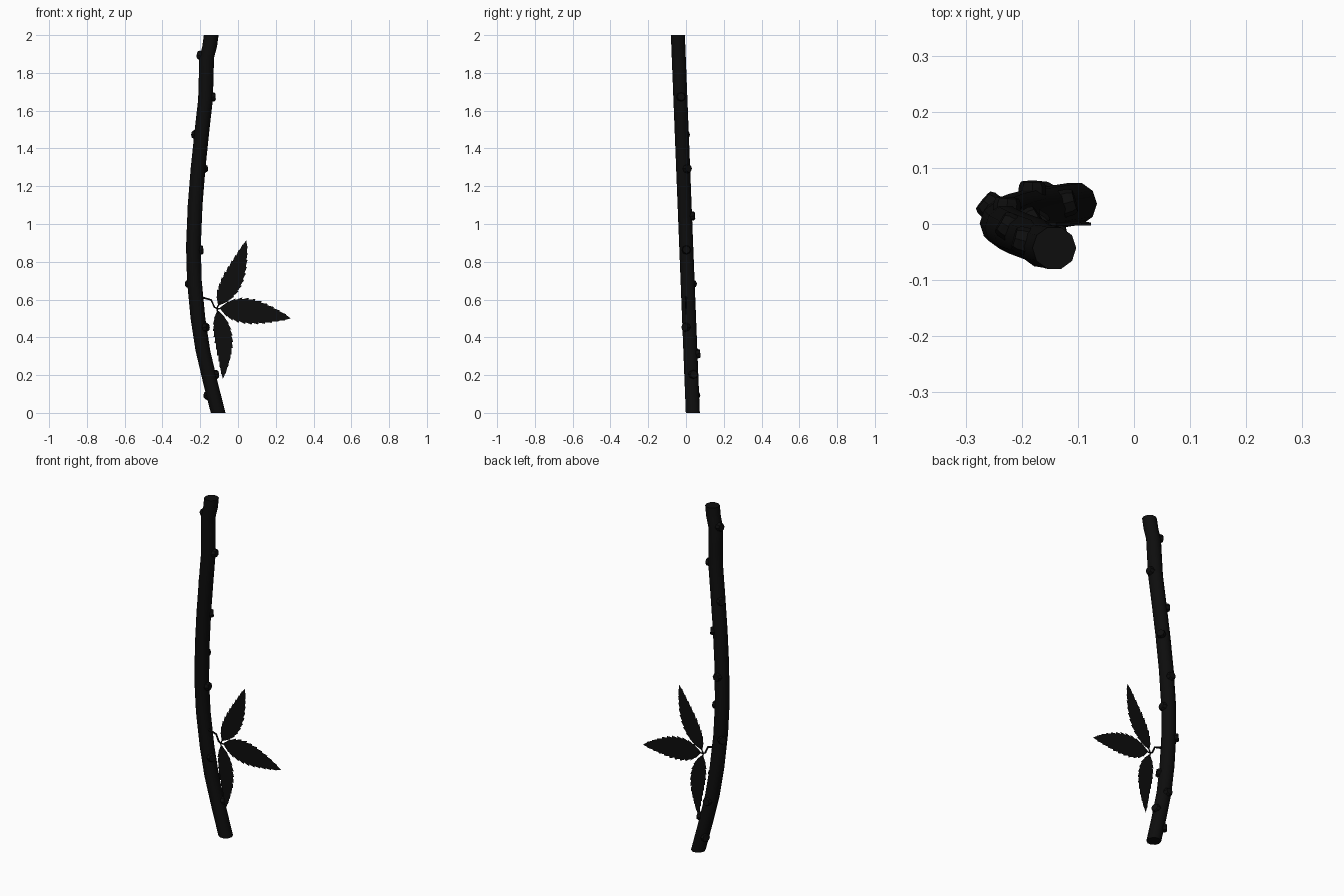
import bpy, bmesh, math
from mathutils import Vector, Matrix

if "Cube" in bpy.data.objects:
    bpy.data.objects.remove(bpy.data.objects["Cube"])

bark = bpy.data.materials.new("dark_plant")
bark.diffuse_color = (0.004, 0.004, 0.004, 1)
bark.use_nodes = True
bark.node_tree.nodes["Principled BSDF"].inputs["Base Color"].default_value = bark.diffuse_color

# Stem centreline: height -> x (y leans evenly forward)
PATH = [(0, -.105), (.16, -.146), (.33, -.186), (.5, -.212), (.7, -.231), (.88, -.236),
        (1.1, -.227), (1.3, -.211), (1.5, -.190), (1.66, -.172), (1.8, -.168),
        (1.88, -.166), (1.94, -.150), (2.0, -.142)]
R = 0.039
SIDES = 10


def centre(z):
    for (z0, x0), (z1, x1) in zip(PATH, PATH[1:]):
        if z <= z1:
            return Vector((x0 + (x1 - x0) * (z - z0) / (z1 - z0), .036 - .0395 * z, z))


def finish(name, bm, smooth=True):
    me = bpy.data.meshes.new(name)
    bm.normal_update()
    bm.to_mesh(me)
    bm.free()
    me.materials.append(bark)
    ob = bpy.data.objects.new(name, me)
    bpy.context.collection.objects.link(ob)
    if smooth:
        bpy.context.view_layer.objects.active = ob
        ob.select_set(True)
        bpy.ops.object.shade_smooth_by_angle(angle=math.radians(40))
        ob.select_set(False)
    return ob


def tube(name, points, radii, sides, horizontal=False):
    bm = bmesh.new()
    rings = []
    for i, p in enumerate(points):
        d = points[min(i + 1, len(points) - 1)] - points[max(i - 1, 0)]
        rot = Matrix.Identity(3) if horizontal else d.to_track_quat('Z', 'Y').to_matrix()
        rings.append([bm.verts.new(p + rot @ Vector((radii[i] * math.cos(a), radii[i] * math.sin(a), 0)))
                      for a in (2 * math.pi * k / sides for k in range(sides))])
    for a, b in zip(rings, rings[1:]):
        for k in range(sides):
            n = (k + 1) % sides
            bm.faces.new((a[k], a[n], b[n], b[k]))
    bm.faces.new(rings[0][::-1])
    bm.faces.new(rings[-1])
    return finish(name, bm)


# Main stem
tube("stem", [centre(z) for z, _ in PATH], [R] * len(PATH), SIDES, True)

# Bud stubs around the stem: height, compass angle (0 = +x, 90 = back)
STUBS = [(.09, 150), (.20, 15), (.31, 90), (.45, -30), (.68, 140), (.86, 0),
         (1.04, 85), (1.29, 35), (1.47, 150), (1.67, 5), (1.89, 165)]
for z, deg in STUBS:
    a = math.radians(deg)
    out = Vector((math.cos(a), math.sin(a), .08))
    c = centre(z)
    tube("bud_stub", [c + out * .02, c + out * .044, c + out * .052], [.025, .024, .020], 8)

# Leaf stalk from the stem to the leaflet hub
LY = 0.0
HUB = Vector((-.112, LY, .552))
tube("leaf_stalk", [Vector((-.22, LY, .622)), Vector((-.185, LY, .610)), Vector((-.142, LY, .598)),
                    Vector((-.125, LY, .560)), HUB], [.007, .006, .005, .005, .004], 6)


def leaflet(name, base, tip, half, bend, teeth=11):
    """Flat serrated leaflet in the xz plane, facing the front."""
    b, t = Vector(base), Vector(tip)
    axis = t - b
    side = Vector((-axis.y, axis.x)).normalized()
    bm = bmesh.new()

    def vert(s, off):
        p = b + axis * s + side * (off + bend * math.sin(math.pi * s))
        return bm.verts.new((p.x, LY, p.y))

    def width(s):
        return half * math.sin(math.pi * s ** .75) ** .9 * (1 - .25 * s) * 1.15

    rows = [[vert(0, o) for o in (.003, 0, -.003)]]
    for i in range(1, teeth):
        s = i / teeth
        for s2, k in ((s, 1.0), (s + .008, .84)):   # tooth point, then notch
            w = width(s) * k + .002
            rows.append([vert(s2 + (.015 if k == 1 else 0), w), vert(s2 + (.0 if k == 1 else .02), 0),
                         vert(s2 + (.015 if k == 1 else 0), -w)])
    end = vert(1, 0)
    for p, q in zip(rows, rows[1:]):
        for k in (0, 1):
            bm.faces.new((p[k], p[k + 1], q[k + 1], q[k]))
    for k in (0, 1):
        bm.faces.new((rows[-1][k], rows[-1][k + 1], end))
    bmesh.ops.recalc_face_normals(bm, faces=bm.faces)
    bm.normal_update()
    if sum(f.normal.y for f in bm.faces) > 0:
        bmesh.ops.reverse_faces(bm, faces=bm.faces)
    finish(name, bm, False)
    # Short stalk joining the leaflet to the hub
    tube(name + "_stalk", [HUB, Vector((b.x, LY, b.y)) + Vector((axis.x, 0, axis.y)) * .05], [.004, .003], 5)


leaflet("upper_leaflet", (-.103, .57), (.045, .915), .054, -.016)
leaflet("side_leaflet", (-.095, .555), (.28, .50), .066, .006)
leaflet("lower_leaflet", (-.107, .54), (-.08, .18), .047, .02)
